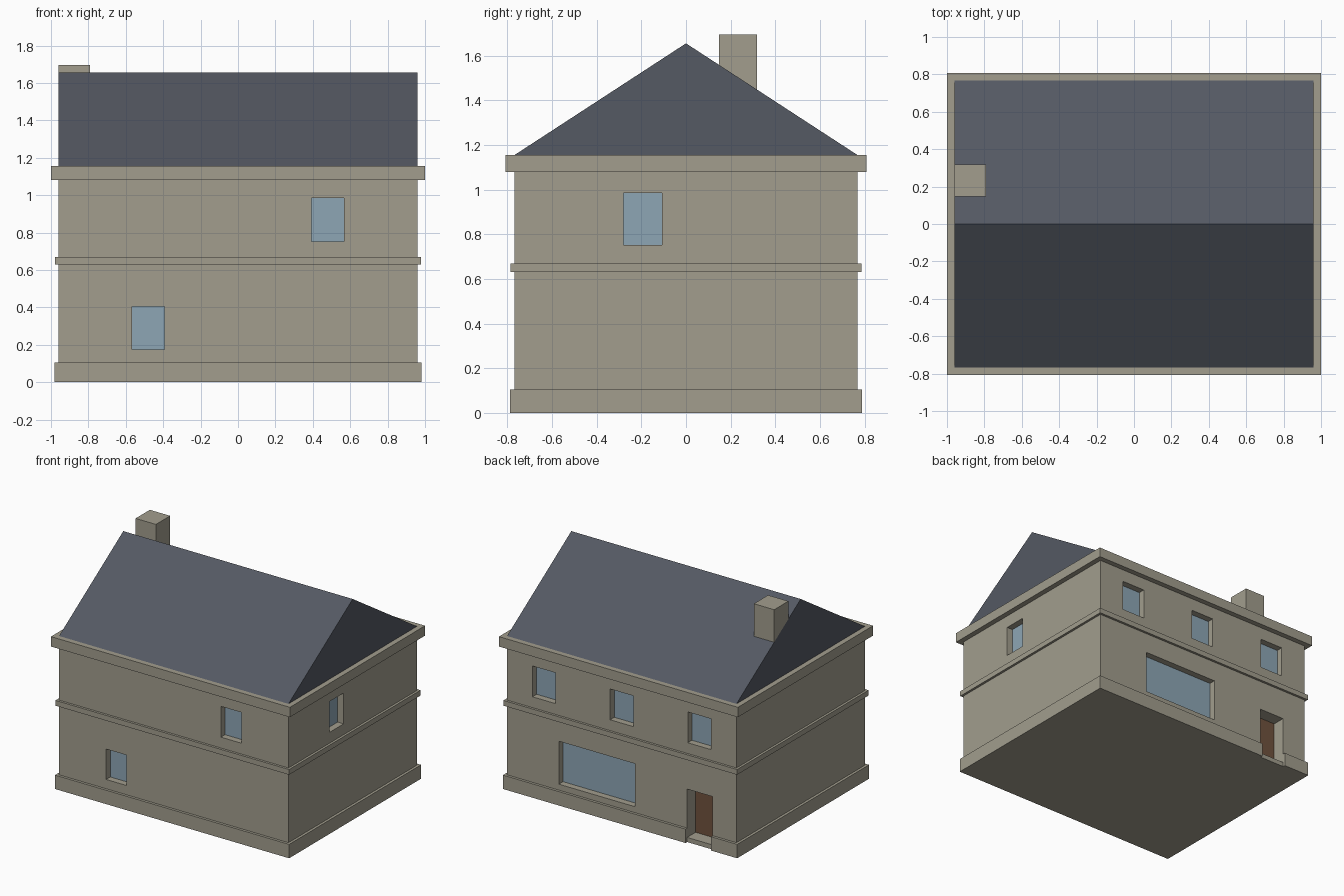
import bpy, bmesh

if "Cube" in bpy.data.objects:
    bpy.data.objects.remove(bpy.data.objects["Cube"])

def material(name, rgb):
    m = bpy.data.materials.new(name)
    m.diffuse_color = (*rgb, 1)
    m.use_nodes = True
    m.node_tree.nodes["Principled BSDF"].inputs["Base Color"].default_value = m.diffuse_color
    return m

STONE = material("stone", (0.36, 0.34, 0.27))
SLATE = material("slate", (0.09, 0.10, 0.125))
GLASS = material("glass", (0.27, 0.38, 0.46))
WOOD = material("wood", (0.16, 0.085, 0.047))

def make(name, bm, mat=None):
    bmesh.ops.recalc_face_normals(bm, faces=bm.faces)
    me = bpy.data.meshes.new(name)
    bm.to_mesh(me)
    bm.free()
    ob = bpy.data.objects.new(name, me)
    bpy.context.collection.objects.link(ob)
    if mat:
        me.materials.append(mat)
    return ob

def loft(name, rings, mat=None):
    """Skin a list of closed point rings and cap both ends."""
    bm = bmesh.new()
    rows = [[bm.verts.new(p) for p in r] for r in rings]
    n = len(rows[0])
    for a, b in zip(rows, rows[1:]):
        for i in range(n):
            j = (i + 1) % n
            bm.faces.new((a[i], a[j], b[j], b[i]))
    bm.faces.new(rows[0])
    bm.faces.new(rows[-1])
    return make(name, bm, mat)

def rect(x0, x1, y0, y1, z):
    return [(x0, y0, z), (x1, y0, z), (x1, y1, z), (x0, y1, z)]

def box(name, x, y, z, mat=None):
    return loft(name, [rect(*x, *y, h) for h in z], mat)

def prism(name, x, profile, mat):
    return loft(name, [[(c, y, z) for y, z in profile] for c in x], mat)

W, D, TOP, RIDGE = 0.96, 0.768, 1.155, 1.655

# Walls with plinth, belt course and cornice as one stepped shell
steps = [(0.02, 0), (0.02, 0.105), (0, 0.105), (0, 0.63), (0.018, 0.63), (0.018, 0.67),
         (0, 0.67), (0, 1.08), (0.04, 1.08), (0.04, TOP)]
walls = loft("walls", [rect(-W - o, W + o, -D - o, D + o, z) for o, z in steps], STONE)

def cut(x, y, z):
    cutter = box("cutter", x, y, z)
    cutter.hide_render = True
    mod = walls.modifiers.new("opening", 'BOOLEAN')
    mod.object, mod.operation, mod.solver = cutter, 'DIFFERENCE', 'EXACT'
    bpy.context.view_layer.objects.active = walls
    bpy.ops.object.modifier_apply(modifier=mod.name)
    bpy.data.objects.remove(cutter)

def opening(name, side, centre, width, z, depth=0.05, mat=GLASS):
    """Recess a pane into the front, back or right wall."""
    face, sign = {"front": (D, -1), "back": (D, 1), "right": (W, 1)}[side]
    along = (centre - width / 2, centre + width / 2)
    span = lambda a, b: tuple(sorted((sign * (face + a), sign * (face + b))))
    hole, pane = span(-depth - 0.02, 0.1), span(-depth - 0.02, -depth)
    if side == "right":
        cut(hole, along, z)
        box(name, pane, along, z, mat)
    else:
        cut(along, hole, z)
        box(name, along, pane, z, mat)

# Windows
UPPER = (0.752, 0.985)
opening("front_upper_window", "front", 0.48, 0.172, UPPER)
opening("front_lower_window", "front", -0.48, 0.172, (0.175, 0.405))
opening("right_window", "right", -0.194, 0.172, UPPER)
for i, x in enumerate((-0.65, 0, 0.65)):
    opening(f"back_upper_window_{i + 1}", "back", x, 0.195, UPPER)
opening("back_wide_window", "back", 0.207, 0.64, (0.15, 0.475))

# Back door, with the plinth notched in front of it
cut((-0.76, -0.548), (D + 0.001, D + 0.1), (-0.1, 0.12))
opening("back_door", "back", -0.654, 0.212, (0.035, 0.40), 0.1, WOOD)

# Gable roof
prism("roof", (-W, W), [(-D, TOP), (D, TOP), (0, RIDGE)], SLATE)

# Chimney standing on the rear slope
slope = lambda y: RIDGE - (RIDGE - TOP) * y / D
c0, c1 = 0.147, 0.317
prism("chimney", (-W, -0.79), [(c0, slope(c0)), (c1, slope(c1)), (c1, 1.695), (c0, 1.695)], STONE)
